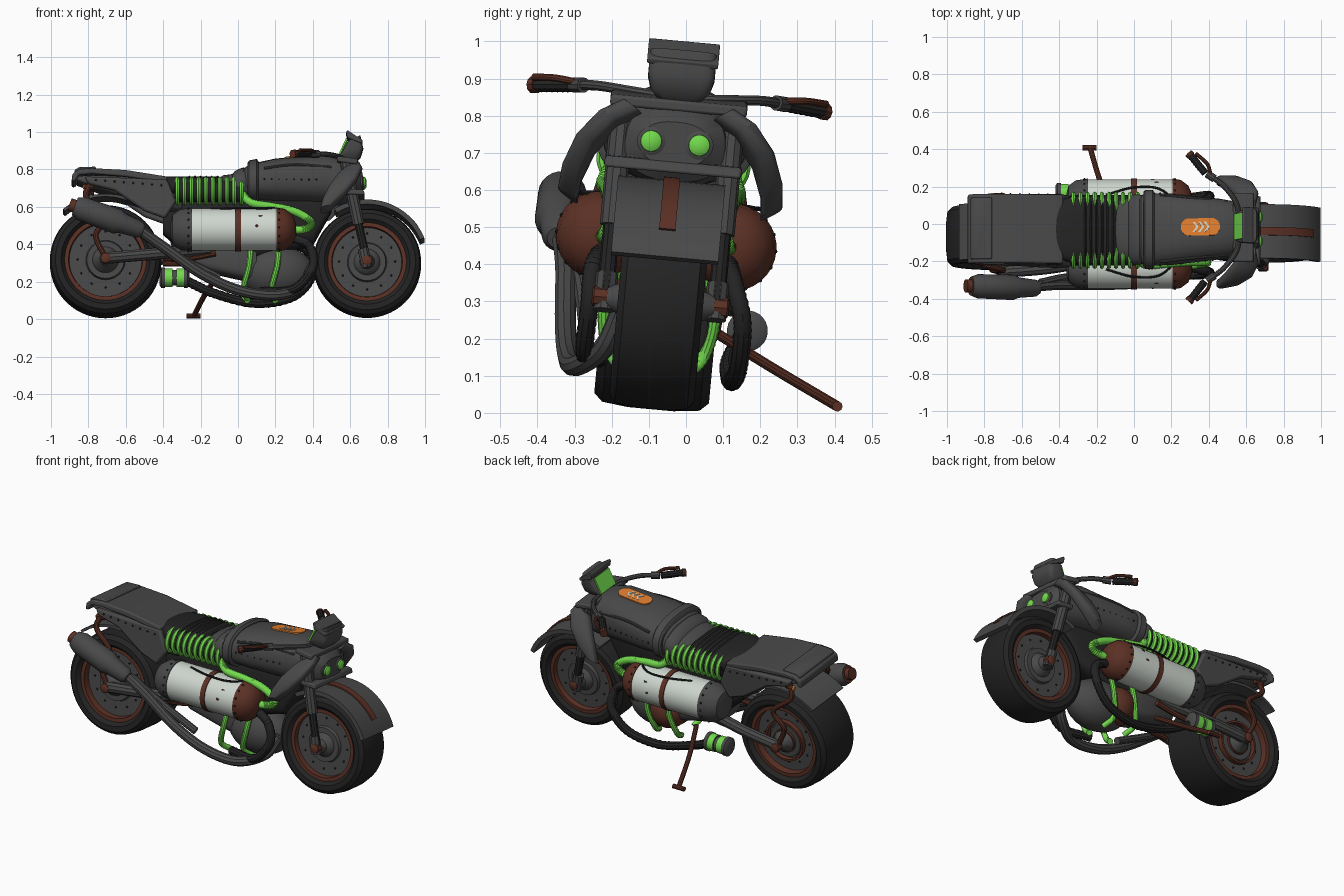
import bpy, bmesh, math
from mathutils import Vector, Matrix

if "Cube" in bpy.data.objects:
    bpy.data.objects.remove(bpy.data.objects["Cube"])

MATS, PARTS = {}, []
for nm, c in {"grey_metal": (.066, .066, .066), "black_rubber": (.017, .017, .017),
              "rust_brown": (.105, .03, .018), "bright_green": (.17, .7, .075),
              "pale_white": (.62, .67, .62), "badge_orange": (.75, .21, .03)}.items():
    m = bpy.data.materials.new(nm)
    m.use_nodes = True
    m.diffuse_color = (*c, 1)
    b = m.node_tree.nodes["Principled BSDF"]
    b.inputs["Base Color"].default_value = (*c, 1)
    b.inputs["Roughness"].default_value = .7
    MATS[nm] = m
GREY, BLACK, BROWN, GREEN, WHITE, ORANGE = MATS


def add(name, mesh, mats):
    ob = bpy.data.objects.new(name, mesh)
    bpy.context.collection.objects.link(ob)
    for k in mats:
        mesh.materials.append(MATS[k])
    PARTS.append(ob)
    return ob


def bake(name, bm, mats):
    bmesh.ops.recalc_face_normals(bm, faces=bm.faces)
    me = bpy.data.meshes.new(name)
    bm.to_mesh(me)
    bm.free()
    return add(name, me, mats)


def skin(name, rings, mats, caps=True):
    """Skin a row of rings; a list of materials colours each step."""
    mats = [mats] if isinstance(mats, str) else mats
    slots = list(dict.fromkeys(mats))
    bm = bmesh.new()
    rows = [[bm.verts.new(p) for p in r] for r in rings]
    n = len(rows[0])
    for i, (a, b) in enumerate(zip(rows, rows[1:])):
        for j in range(n):
            f = bm.faces.new((a[j], a[(j + 1) % n], b[(j + 1) % n], b[j]))
            f.material_index = slots.index(mats[min(i, len(mats) - 1)])
    if caps:
        bm.faces.new(rows[0])
        bm.faces.new(rows[-1]).material_index = slots.index(mats[-1])
    return bake(name, bm, slots)


def oval(n=28, p=2.0):
    for i in range(n):
        c, s = math.cos(math.tau * i / n), math.sin(math.tau * i / n)
        yield math.copysign(abs(c) ** (2 / p), c), math.copysign(abs(s) ** (2 / p), s)


def loft(name, sections, mats, p=2.4):
    """Sections are x, centre height, half width, half height."""
    return skin(name, [[(x, w * c, z + h * s) for c, s in oval(p=p)] for x, z, w, h in sections], mats)


def lathe(name, loc, axis, profile, mats, closed=False, n=32):
    """Profile of (distance along axis, radius)."""
    q = Vector((1, 0, 0)).rotation_difference(Vector(axis))
    prof = profile + profile[:1] if closed else profile
    return skin(name, [[Vector(loc) + q @ Vector((a, r * c, r * s)) for c, s in oval(n)] for a, r in prof],
                mats, not closed)


def plate(name, pts, y0, y1, mat, bevel=0.0):
    ob = skin(name, [[(x, y, z) for x, z in pts] for y in (y0, y1)], mat)
    if bevel:
        md = ob.modifiers.new("bevel", "BEVEL")
        md.width, md.segments = bevel, 2
    return ob


def tube(name, pts, r, mat, ribbed=False, steps=14):
    """Round tube through smooth points; ribs come from alternating radii."""
    P = [Vector(p) for p in pts]
    P = [2 * P[0] - P[1]] + P + [2 * P[-1] - P[-2]]
    out = []
    for a, b, c, d in zip(P, P[1:], P[2:], P[3:]):
        for k in range(steps):
            t = k / steps
            out.append(.5 * (2 * b + (c - a) * t + (2 * a - 5 * b + 4 * c - d) * t * t
                             + (3 * b - a - 3 * c + d) * t ** 3))
    out.append(P[-2])
    cu = bpy.data.curves.new(name, "CURVE")
    cu.dimensions, cu.bevel_depth, cu.bevel_resolution, cu.use_fill_caps = "3D", r, 3, True
    sp = cu.splines.new("POLY")
    sp.points.add(len(out) - 1)
    for i, (pt, v) in enumerate(zip(sp.points, out)):
        pt.co = (*v, 1)
        pt.radius = .9 if ribbed and i % 2 else 1
    tmp = bpy.data.objects.new("path", cu)
    bpy.context.collection.objects.link(tmp)
    me = bpy.data.meshes.new_from_object(tmp.evaluated_get(bpy.context.evaluated_depsgraph_get()))
    bpy.data.objects.remove(tmp)
    me.materials.clear()
    return add(name, me, [mat])


def dots(name, pts, r, mat, scale=(1, 1, 1)):
    bm = bmesh.new()
    for p in pts:
        mt = Matrix.Translation(p) @ Matrix.Diagonal((*scale, 1))
        bmesh.ops.create_uvsphere(bm, u_segments=24 if r > .05 else 6, v_segments=16 if r > .05 else 4,
                                  radius=r, matrix=mt)
    return bake(name, bm, [mat])


def ring(cx, y, cz, r, n):
    return [(cx + r * math.cos(math.tau * i / n), y, cz + r * math.sin(math.tau * i / n)) for i in range(n)]


def fender(name, cx, cz, r, t, a0, a1, w, mat):
    arc = [math.radians(a0 + (a1 - a0) * i / 20) for i in range(21)]
    pts = [(cx + r * math.cos(a), cz + r * math.sin(a)) for a in arc]
    pts += [(cx + (r + t) * math.cos(a), cz + (r + t) * math.sin(a)) for a in reversed(arc)]
    return plate(name, pts, -w, w, mat)


# Wheels
for nm, cx, R, w in (("rear", -.708, .298, .155), ("front", .69, .289, .115)):
    c = (cx, 0, R - .004)
    half = [(.8 * w, R - .085), (w, R - .06), (w, R - .03), (.85 * w, R - .008), (.4 * w, R)]
    lathe(nm + "_tyre", c, (0, 1, 0), half + [(-a, r) for a, r in reversed(half)], BLACK, True, 56)
    lathe(nm + "_disc", c, (0, 1, 0), [(-.6 * w, R - .08), (.6 * w, R - .08)], GREY, n=40)
    for s in (-1, 1):
        lathe(nm + "_rim", c, (0, s, 0), [(.5 * w, R - .105), (.85 * w, R - .1), (.85 * w, R - .075),
                                          (.5 * w, R - .07)], BROWN, True, 48)
        lathe(nm + "_hub", c, (0, s, 0), [(.5 * w, .11), (.75 * w, .1), (.75 * w, .07), (.9 * w, .06),
                                          (w, .04), (w + .03, .03)], GREY)
        lathe(nm + "_axle_cap", c, (0, s, 0), [(w, .028), (w + .065, .028), (w + .07, .02)], BROWN, n=8)
        dots(nm + "_disc_rivets", ring(cx, s * .6 * w, R, .15, 12), .006, BLACK)
for r in (.07, .125):
    lathe("rear_sprocket_ring", (-.708, .1, .295), (0, 1, 0), [(0, r - .012), (.03, r - .012), (.03, r), (0, r)],
          BROWN, True)

# Mudguards
fender("front_fender", .69, .285, .305, .025, 22, 122, .145, GREY)
fender("front_fender_stripe", .69, .285, .331, .007, 36, 98, .022, BROWN)
fender("rear_mudguard", -.71, .295, .335, .015, 70, 130, .15, GREY)

# Tank, nose and neck band
loft("fuel_tank", [(.02, .69, .17, .09), (.06, .715, .195, .1), (.2, .725, .192, .12), (.46, .735, .162, .136),
                   (.56, .722, .145, .125), (.63, .712, .135, .1), (.665, .712, .09, .06)], GREY, 2.5)
loft("neck_band", [(.05, .715, .2, .105), (.06, .715, .212, .12), (.1, .718, .212, .125), (.11, .72, .198, .11)], GREY)
loft("tank_collar", [(-.1, .68, .13, .06), (-.08, .683, .165, .072), (-.03, .686, .17, .076), (-.02, .69, .18, .085),
                     (.0, .695, .19, .092), (.03, .7, .19, .098), (.05, .7, .18, .09)], GREY)
for s in (-1, 1):
    tube("tank_seam", [(.14, s * .18, .78), (.3, s * .163, .8), (.5, s * .143, .79)], .008, GREY)
    dots("tank_rivets", [(.14 + .04 * i, s * (.193 - .004 * i), .72) for i in range(8)], .006, BLACK)
    lathe("headlight_rim", (.6, s * .065, .715), (1, 0, 0), [(0, .038), (.065, .038), (.07, .03)], GREY)
    lathe("headlight", (.6, s * .065, .715), (1, 0, 0), [(.06, .03), (.078, .028), (.086, .015)], GREEN)


# Badge following the tank top
def on_tank(name, outline, lift, mat):
    return skin(name, [[(x, y, .845 + .1 * (x - .2) + lift + d) for x, y in outline] for d in (-.004, .003)], mat)


on_tank("badge", [(.355 + math.copysign(.06, c) + .045 * c, .047 * s) for c, s in oval(24)], .002, ORANGE)
for i in range(3):
    x = .313 + .03 * i
    on_tank("badge_chevron", [(x, -.027), (x + .012, -.027), (x + .032, 0), (x + .012, .027), (x, .027),
                              (x + .02, 0)], .005, WHITE)

# Seat and tail
loft("seat", [(-.42, .7, .12, .04), (-.39, .695, .16, .052), (-.33, .69, .18, .056), (-.18, .688, .18, .058),
              (-.11, .686, .165, .06), (-.08, .682, .12, .052)], BLACK, 3)
for i in range(6):
    x = -.26 + .03 * i
    loft("seat_rib", [(x - .01, .686, .17, .057), (x, .688, .175, .064), (x + .01, .686, .17, .057)], BLACK, 3)
loft("tail_body", [(-.86, .73, .15, .02), (-.7, .7, .17, .05), (-.5, .665, .18, .085), (-.4, .645, .17, .09),
                   (-.3, .63, .12, .08)], GREY, 4)
plate("tail_top", [(-.89, .71), (-.885, .75), (-.85, .775), (-.78, .78), (-.6, .77), (-.38, .735), (-.38, .7),
                   (-.6, .735), (-.78, .75), (-.85, .745), (-.87, .71)], -.185, .185, GREY, .008)
plate("tail_lip", [(-.875, .77), (-.85, .787), (-.76, .79), (-.76, .77), (-.87, .75)], -.165, .165, GREY, .006)
for s in (-1, 1):
    plate("tail_side_panel", [(-.82, .735), (-.38, .72), (-.33, .6), (-.39, .51), (-.5, .55), (-.66, .66),
                              (-.8, .695)], s * .15, s * .19, GREY, .012)
    dots("tail_rivets", [(-.76 + .05 * i, s * .19, .715 - .004 * i) for i in range(8)], .006, BLACK)
    lathe("tail_indicator", (-.8, s * .16, .68), (-1, 0, 0), [(-.03, .012), (.01, .016), (.02, .016), (.028, .01)],
          [BROWN, BROWN, ORANGE], n=10)

# Ribbed green coolers beside the seat
for s in (-1, 1):
    lathe("cooler_core", (-.34, s * .13, .662), (1, 0, 0), [(0, .06), (.37, .06)], BLACK, n=20)
    for i in range(10):
        lathe("cooler_fin", (-.335 + .038 * i, s * .13, .662), (1, 0, 0),
              [(0, .055), (0, .07), (.011, .078), (.022, .07), (.022, .055)], GREEN, True, 24)

# Side pressure tanks
for s in (-1, 1):
    c = (0, s * .18, .45)
    lathe("pressure_tank", c, (1, 0, 0),
          [(-.36, .04), (-.35, .08), (-.31, .108), (-.245, .118), (-.245, .113), (-.015, .113), (-.015, .118),
           (.015, .118), (.015, .113), (.205, .113), (.205, .118), (.25, .11), (.29, .08), (.31, .035)],
          [GREY] * 4 + [WHITE] + [BROWN] * 3 + [WHITE] + [BROWN] * 4)
    for x in (-.265, .22):
        dots("tank_cap_rivets", [(x, s * .18 + .115 * a, .45 + .115 * b) for a, b in oval(16)], .006, BLACK)
    dots("paint_chip", [(.1, s * .292, .46), (.12, s * .272, .515)], .009, BROWN, (1.3, .4, .7))
    tube("tank_cable", [(-.15, s * .2, .56), (0, s * .24, .56), (.14, s * .23, .56), (.25, s * .13, .57)], .006, BLACK)

# Frame core and engine
loft("frame_core", [(-.4, .52, .08, .08), (-.3, .5, .1, .15), (.1, .48, .11, .18), (.4, .52, .09, .14),
                    (.5, .64, .07, .08)], BLACK, 4)
dots("engine_case", [(.21, 0, .235)], .2, GREY, (1, .68, .72))
dots("engine_side_case", [(.12, .06, .24)], .11, BROWN)
loft("gearbox", [(-.28, .34, .07, .05), (-.22, .33, .1, .08), (0, .3, .11, .1), (.1, .28, .1, .1)], GREY, 4)
for s in (-1, 1):
    for x in (.05, .2):
        tube("engine_hose", [(x + .02, s * .12, .38), (x + .01, s * .15, .26), (x - .02, s * .125, .14),
                             (x, s * .06, .09)], .017, GREEN, True)
    tube("tank_feed_hose", [(.01, s * .15, .66), (.07, s * .18, .595), (.18, s * .17, .575), (.3, s * .16, .55),
                            (.385, s * .155, .5), (.375, s * .16, .46), (.29, s * .17, .445)], .023, GREEN, True)
    y = .225 if s > 0 else .19
    lower = [(.1, .21, .09), (-.12, .2, .14), (-.28, .23, .215)] if s > 0 else [(.12, -.15, .12)]
    tube("return_hose", [(.29, s * .17, .41), (.38, s * .19, .36), (.4, s * y, .25), (.3, s * y, .13)] + lower,
         .026, BLACK, True)
lathe("canister", (-.42, .24, .23), (1, 0, 0), [(0, .04), (.01, .055), (.03, .055), (.03, .05), (.07, .05),
      (.07, .042), (.09, .042), (.09, .05), (.13, .05), (.13, .055), (.15, .055), (.16, .04)],
      [GREY] * 3 + [GREEN] * 2 + [GREY] * 2 + [GREEN] * 2 + [GREY] * 3, n=24)

# Exhaust on the right side
lathe("muffler", (-.9, -.29, .575), (.94, 0, -.34), [(0, .035), (.03, .035), (.03, .05), (.07, .065), (.27, .068),
      (.3, .055), (.4, .045), (.42, .03)], [BROWN] * 2 + [GREY], n=24)
tube("exhaust_pipe", [(-.53, -.28, .44), (-.4, -.262, .35), (-.2, -.25, .21), (0, -.235, .12), (.2, -.21, .095),
                      (.34, -.14, .15), (.4, -.1, .26)], .029, GREY)
tube("exhaust_branch", [(-.5, -.26, .43), (-.35, -.22, .32), (-.1, -.19, .19)], .022, GREY)

# Rear arm, frame tubes and side stand
for s in (-1, 1):
    tube("rear_arm", [(-.72, s * .19, .295), (-.45, s * .17, .32), (-.15, s * .12, .35)], .032, GREY)
    tube("rear_frame_tube", [(-.79, s * .15, .7), (-.81, s * .18, .62), (-.7, s * .2, .52), (-.76, s * .19, .42),
                             (-.71, s * .19, .3)], .015, BROWN)
    tube("lower_frame_tube", [(-.4, s * .14, .3), (-.28, s * .13, .3), (-.12, s * .12, .33)], .018, BROWN)
tube("side_stand", [(-.11, .13, .23), (-.18, .31, .14), (-.235, .5, .05)], .014, BROWN)
tube("stand_foot", [(-.275, .5, .05), (-.2, .5, .05)], .014, BROWN)

# Fork, shoulder panels and handlebar
for s in (-1, 1):
    tube("fork_upper", [(.575, s * .15, .82), (.61, s * .15, .65), (.645, s * .15, .48)], .032, GREY)
    tube("fork_lower", [(.64, s * .15, .5), (.69, s * .15, .285)], .023, BLACK)
    tube("fork_foot", [(.668, s * .15, .35), (.69, s * .15, .25)], .03, GREY)
    path = [(.62, .125, .8, .03), (.6, .185, .76, .065), (.56, .24, .69, .075), (.51, .27, .61, .06),
            (.47, .275, .55, .03)]
    skin("shoulder_panel", [[(x + h * c, s * (y + .035 * t * .8), z + .035 * t * .5 + .25 * h * c)
                             for c, t in oval(20, 3)] for x, y, z, h in path], GREY)
    tube("handlebar", [(.56, 0, .835), (.55, s * .12, .843), (.48, s * .22, .85), (.4, s * .28, .846)], .014, GREY)
    tube("bar_clamp", [(.43, s * .26, .848), (.39, s * .287, .846)], .021, GREY)
    tube("grip", [(.38, s * .29, .846), (.3, s * .39, .837)], .021, BLACK, True)
    tube("grip_end", [(.305, s * .384, .8375), (.292, s * .398, .836)], .023, BROWN)
    tube("brake_lever", [(.41, s * .285, .855), (.39, s * .34, .86), (.33, s * .395, .857)], .01, BROWN)
plate("upper_clamp", [(.53, .815), (.53, .845), (.64, .83), (.64, .8)], -.185, .185, GREY, .008)
plate("lower_clamp", [(.57, .64), (.56, .67), (.67, .665), (.68, .635)], -.185, .185, GREY, .008)

# Instrument pod
skin("pod_body", [[((a + b) / 2 + (b - a) / 2 * c, w * s, z + .4 * (a + b - 1.2) * c) for c, s in oval(28, 6)]
                  for a, b, w, z in ((.575, .63, .055, .828), (.54, .655, .08, .855), (.556, .67, .09, .89),
                                     (.587, .655, .09, .95))], GREY)
plate("pod_hood", [(.578, .982), (.585, .992), (.668, .937), (.66, .922), (.583, .952)], -.096, .096, GREY, .004)
plate("pod_screen", [(.543, .856), (.535, .86), (.577, .95), (.586, .946)], -.07, .07, GREEN)

# Rest the whole machine on its stand, then smooth it
lean = Matrix.Translation((0, -.095, .014)) @ Matrix.Rotation(math.radians(-5.3), 4, "X")
bpy.ops.object.select_all(action="DESELECT")
for ob in PARTS:
    ob.data.transform(lean)
    ob.select_set(True)
bpy.context.view_layer.objects.active = PARTS[0]
bpy.ops.object.shade_smooth_by_angle(angle=math.radians(35))
